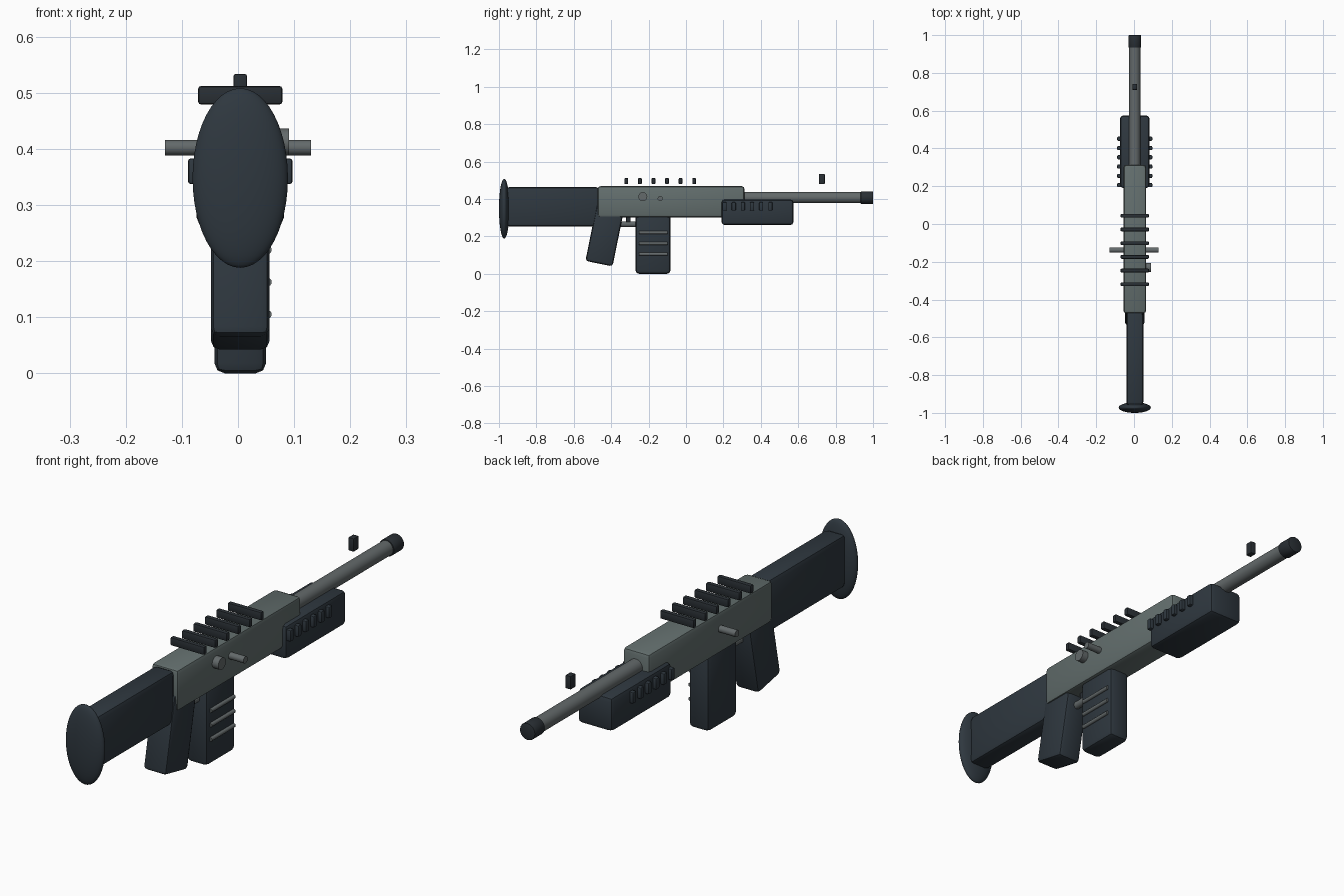
import bpy
import math
from mathutils import Vector

cube = bpy.data.objects.get("Cube")
if cube:
    bpy.data.objects.remove(cube, do_unlink=True)

CX = 0.004  # centre line of the body


def material(name, rgb):
    m = bpy.data.materials.new(name)
    m.use_nodes = True
    m.diffuse_color = (*rgb, 1)
    m.node_tree.nodes["Principled BSDF"].inputs["Base Color"].default_value = (*rgb, 1)
    return m


POLYMER = material("dark blue grey polymer", (0.028, 0.039, 0.050))
RECEIVER = material("green grey metal", (0.125, 0.158, 0.155))
STEEL = material("grey steel", (0.125, 0.142, 0.145))
BLACK = material("black metal", (0.022, 0.028, 0.034))


def finish(name, mat, bevel=0, segments=2):
    ob = bpy.context.object
    ob.name = name
    ob.data.materials.append(mat)
    bpy.ops.object.transform_apply(location=False, rotation=False, scale=True)
    if bevel:
        mod = ob.modifiers.new("Bevel", "BEVEL")
        mod.width = bevel
        mod.segments = segments
        mod.limit_method = "ANGLE"
        bpy.ops.object.modifier_apply(modifier=mod.name)
    bpy.ops.object.shade_smooth_by_angle(angle=math.radians(30))
    return ob


def box(name, x, y, z, mat, bevel, tilt=0):
    """Bevelled box from (low, high) ranges, tilted about the x axis."""
    ranges = (x, y, z)
    bpy.ops.mesh.primitive_cube_add(size=1, location=[sum(r) / 2 for r in ranges])
    ob = bpy.context.object
    ob.scale = [r[1] - r[0] for r in ranges]
    ob.rotation_euler.x = math.radians(tilt)
    return finish(name, mat, bevel)


def rod(name, start, end, radius, mat, bevel=0, sides=32):
    a, b = Vector(start), Vector(end)
    bpy.ops.mesh.primitive_cylinder_add(vertices=sides, radius=radius,
                                        depth=(b - a).length, location=(a + b) / 2)
    bpy.context.object.rotation_euler = (b - a).to_track_quat("Z", "Y").to_euler()
    return finish(name, mat, bevel)


def wide(half):
    return (CX - half, CX + half)


# Stock and oval butt plate
box("stock", wide(0.045), (-0.96, -0.465), (0.252, 0.464), POLYMER, 0.018)
bpy.ops.mesh.primitive_uv_sphere_add(segments=48, ring_count=24, radius=1,
                                     location=(CX, -0.972, 0.348))
bpy.context.object.scale = (0.085, 0.028, 0.16)
finish("butt_plate", POLYMER)

# Receiver, grip and magazine
box("receiver", wide(0.06), (-0.473, 0.313), (0.302, 0.468), RECEIVER, 0.015)
box("grip", wide(0.052), (-0.508, -0.36), (0.051, 0.365), POLYMER, 0.015, tilt=-11.5)
box("magazine", wide(0.046), (-0.27, -0.083), (0.0, 0.32), POLYMER, 0.018)
for i in range(3):
    z = 0.105 + 0.0575 * i
    rod(f"magazine_rib_{i + 1}", (0.052, -0.25, z), (0.052, -0.1, z), 0.008, STEEL, sides=16)

# Trigger and guard
rod("trigger_guard", (CX, -0.4, 0.265), (CX, -0.25, 0.265), 0.015, STEEL)
box("trigger", wide(0.01), (-0.32, -0.297), (0.26, 0.32), BLACK, 0.003)

# Barrel, muzzle and front sight
rod("barrel", (CX, 0.25, 0.407), (CX, 0.96, 0.407), 0.03, STEEL)
rod("muzzle", (CX, 0.934, 0.407), (CX, 1.0, 0.407), 0.034, BLACK, 0.004)
box("front_sight", wide(0.012), (0.71, 0.742), (0.48, 0.533), BLACK, 0.003)

# Handguard with raised side ridges
box("handguard", wide(0.078), (0.19, 0.575), (0.26, 0.398), POLYMER, 0.018)
for side in (-1, 1):
    word = "left" if side > 0 else "right"
    for i in range(6):
        y = 0.206 + 0.049 * i
        x = sorted((CX + side * 0.07, CX + side * 0.093))
        box(f"{word}_ridge_{i + 1}", x, (y - 0.011, y + 0.011), (0.337, 0.383), POLYMER, 0.005)

# Top rail bars
for i in range(6):
    y = -0.319 + 0.0725 * i
    box(f"rail_bar_{i + 1}", wide(0.075), (y - 0.01, y + 0.01), (0.479, 0.512), BLACK, 0.005)

# Cross pin and side button
rod("cross_pin", (-0.13, -0.138, 0.402), (0.13, -0.138, 0.402), 0.0137, STEEL, sides=24)
rod("side_button", (0.04, -0.231, 0.412), (0.091, -0.231, 0.412), 0.024, STEEL)
